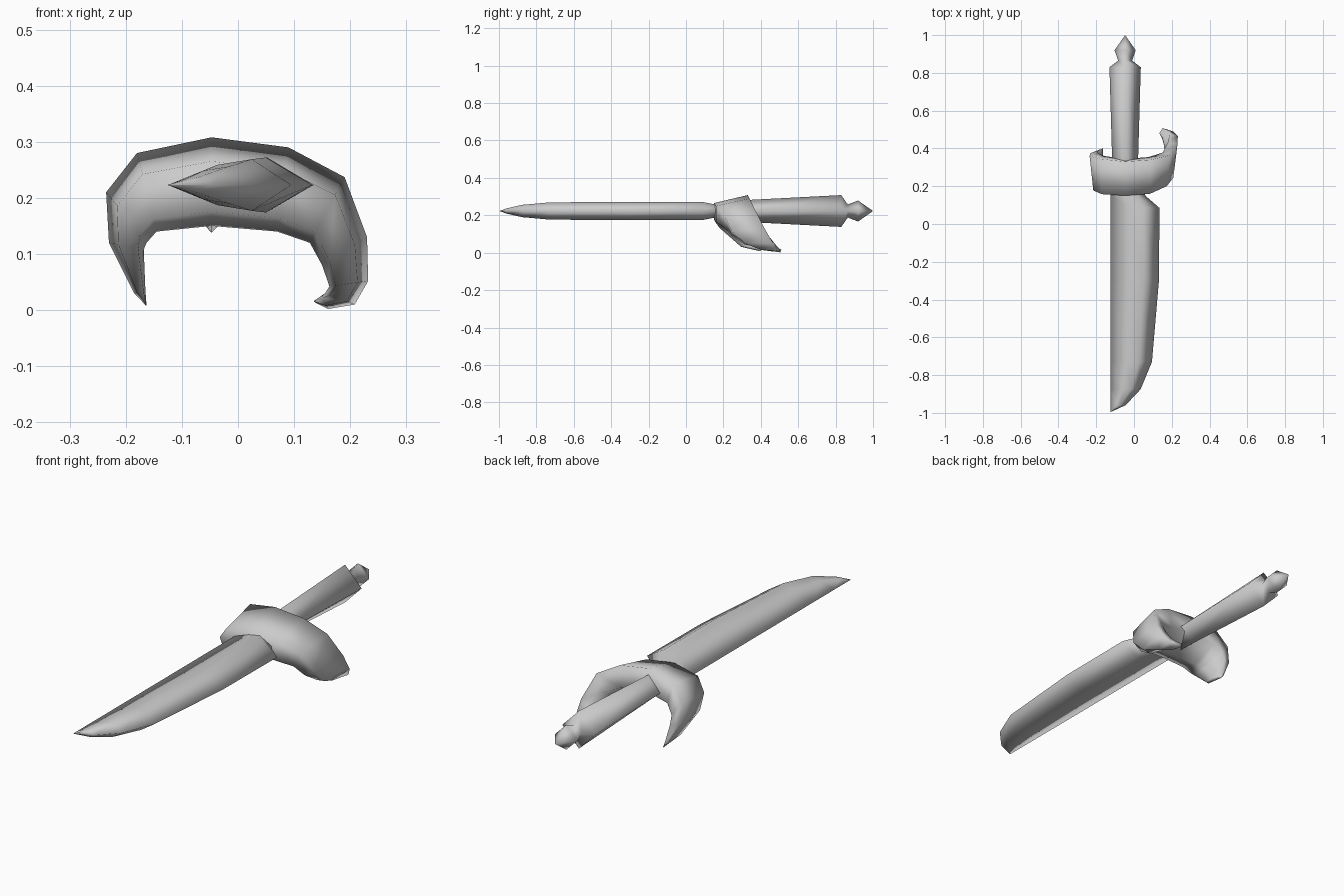
import bpy
import bmesh

grey = bpy.data.materials.new("plain grey")
grey.diffuse_color = (0.6, 0.6, 0.6, 1)


def loft(name, rings):
    """Skin a list of equal rings and cap both ends."""
    bm = bmesh.new()
    loops = [[bm.verts.new(p) for p in ring] for ring in rings]
    n = len(loops[0])
    for a, b in zip(loops, loops[1:]):
        for i in range(n):
            j = (i + 1) % n
            bm.faces.new((a[i], a[j], b[j], b[i]))
    bm.faces.new(loops[0])
    bm.faces.new(loops[-1])
    bmesh.ops.remove_doubles(bm, verts=bm.verts, dist=0.0008)
    bmesh.ops.recalc_face_normals(bm, faces=bm.faces)
    for f in bm.faces:
        f.smooth = True
    mesh = bpy.data.meshes.new(name)
    bm.to_mesh(mesh)
    bm.free()
    mesh.materials.append(grey)
    obj = bpy.data.objects.new(name, mesh)
    bpy.context.collection.objects.link(obj)
    return obj


MID_X, MID_Z = -0.047, 0.223

# Blade: (y, cutting edge x, half thickness), straight back edge at x = -0.125
BACK = -0.125
stations = [(0.2, 0.055, 0.036), (0.15, 0.06, 0.036), (0.085, 0.135, 0.049),
            (-0.3, 0.132, 0.049), (-0.73, 0.095, 0.046), (-0.875, 0.035, 0.033),
            (-0.96, -0.045, 0.014), (-0.995, -0.123, 0.001)]
rings = []
for y, edge, t in stations:
    w = edge - BACK
    top = [(0.4, 0.78), (0.68, 1.0)]
    prof = [(0, 0)] + top + [(1, 0)] + [(u, -v) for u, v in reversed(top)]
    rings.append([(BACK + u * w, y, MID_Z + v * t) for u, v in prof])
loft("blade", rings)

# Handle and pommel: (y, half width, half height) of a diamond section
stations = [(0.24, 0.066, 0.055), (0.35, 0.069, 0.06), (0.83, 0.083, 0.085),
            (0.865, 0.037, 0.035), (0.92, 0.056, 0.056), (1.0, 0.0, 0.0)]
loft("handle", [[(MID_X + w, y, MID_Z), (MID_X, y, MID_Z + h),
                 (MID_X - w, y, MID_Z), (MID_X, y, MID_Z - h)]
                for y, w, h in stations])

# Curved guard: outer x, z, inner x, z, front y, back y along the arch
stations = [
    (-0.164, 0.008, -0.163, 0.008, 0.395, 0.40),
    (-0.185, 0.03, -0.165, 0.035, 0.295, 0.39),
    (-0.23, 0.12, -0.168, 0.108, 0.205, 0.375),
    (-0.235, 0.21, -0.163, 0.12, 0.178, 0.36),
    (-0.18, 0.28, -0.145, 0.14, 0.158, 0.345),
    (-0.047, 0.308, -0.047, 0.15, 0.15, 0.33),
    (0.09, 0.29, 0.07, 0.14, 0.16, 0.34),
    (0.19, 0.237, 0.128, 0.12, 0.20, 0.365),
    (0.23, 0.13, 0.15, 0.08, 0.245, 0.42),
    (0.232, 0.052, 0.163, 0.042, 0.315, 0.465),
    (0.208, 0.01, 0.155, 0.03, 0.40, 0.49),
    (0.16, 0.002, 0.148, 0.025, 0.45, 0.505),
    (0.135, 0.015, 0.136, 0.017, 0.478, 0.482),
]
# Section points: share of the way outer to inner, share front to back
section = [(0.0, 1.0), (0.27, 0.0), (0.84, 0.0), (1.0, 0.45), (0.62, 1.08)]
rings = []
for ox, oz, ix, iz, yf, yb in stations:
    rings.append([(ox + s * (ix - ox), yf + d * (yb - yf), oz + s * (iz - oz))
                  for s, d in section])
loft("guard", rings)
